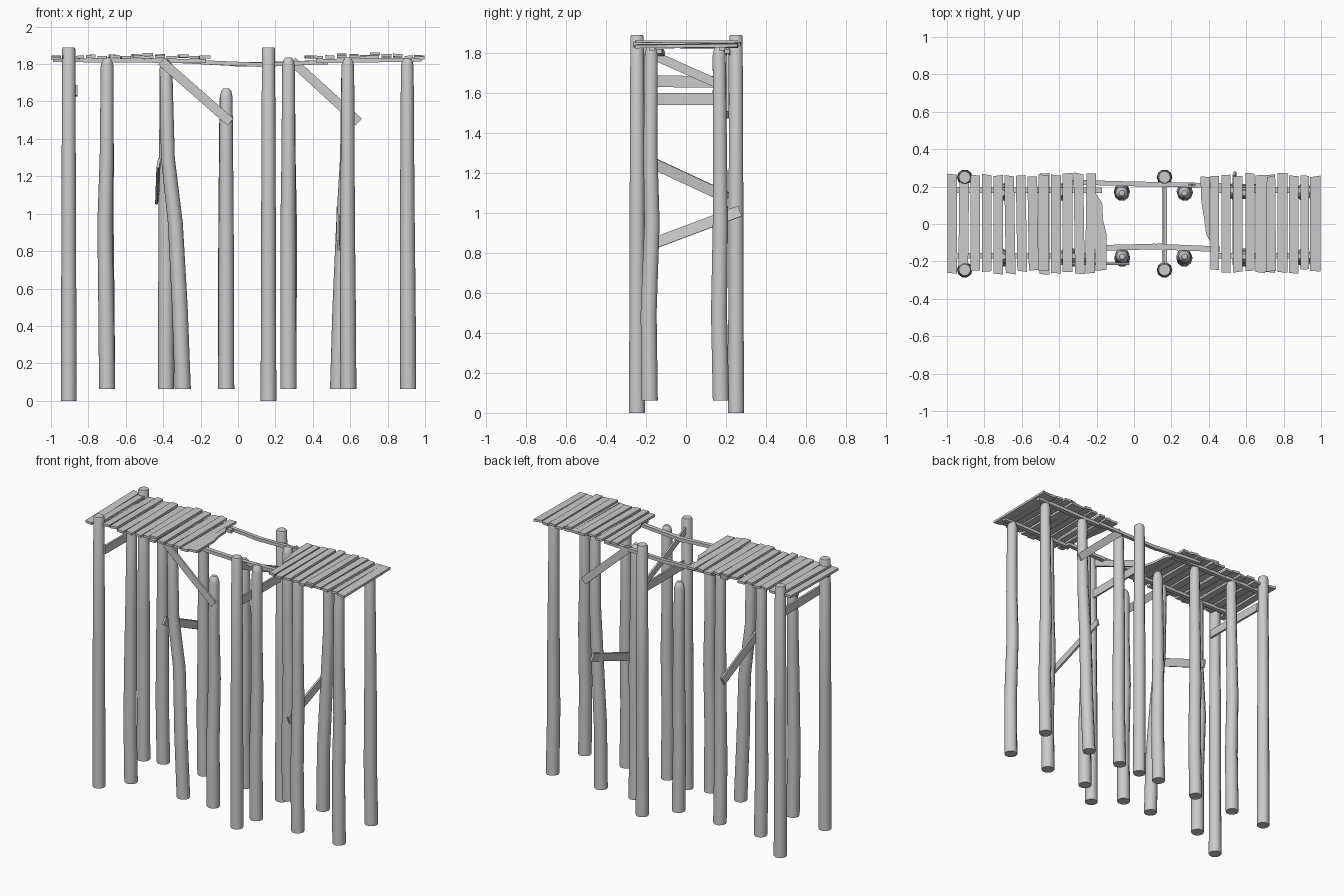
import bpy, bmesh, random
from math import cos, sin, tau, radians
from mathutils import Vector, Matrix

if "Cube" in bpy.data.objects:
    bpy.data.objects.remove(bpy.data.objects["Cube"])
random.seed(4)

wood = bpy.data.materials.new("weathered_grey_wood")
wood.use_nodes = True
GREY = (0.6, 0.6, 0.6, 1)
wood.diffuse_color = GREY
wood.node_tree.nodes["Principled BSDF"].inputs["Base Color"].default_value = GREY


def finish(name, bm, smooth=False):
    bmesh.ops.recalc_face_normals(bm, faces=bm.faces)
    mesh = bpy.data.meshes.new(name)
    bm.to_mesh(mesh)
    bm.free()
    mesh.materials.append(wood)
    obj = bpy.data.objects.new(name, mesh)
    bpy.context.collection.objects.link(obj)
    if smooth:
        bpy.ops.object.select_all(action="DESELECT")
        obj.select_set(True)
        bpy.context.view_layer.objects.active = obj
        bpy.ops.object.shade_smooth_by_angle(angle=radians(42))
    return obj


def pole(name, rings, sides=10):
    """Round log through rings of (x, y, z, radius)."""
    bm = bmesh.new()
    loops = [[bm.verts.new((x + r * cos(tau * i / sides), y + r * sin(tau * i / sides), z))
              for i in range(sides)] for x, y, z, r in rings]
    for low, high in zip(loops, loops[1:]):
        for i in range(sides):
            j = (i + 1) % sides
            bm.faces.new((low[i], low[j], high[j], high[i]))
    bm.faces.new(loops[0])
    bm.faces.new(loops[-1])
    return finish(name, bm, True)


def beam(name, start, end, height, thick, up=(0, 0, 1)):
    """Straight board between two points."""
    a, b = Vector(start), Vector(end)
    along = (b - a).normalized()
    side = Vector(up).cross(along).normalized()
    top = along.cross(side)
    bm = bmesh.new()
    bmesh.ops.create_cube(bm, size=1)
    turn = Matrix((along * (b - a).length, side * thick, top * height)).transposed()
    bmesh.ops.transform(bm, matrix=Matrix.Translation((a + b) / 2) @ turn.to_4x4(), verts=bm.verts)
    return finish(name, bm)


def plank(name, outline, z, thick=0.016, tilt=0.0, slope=0.0):
    """Deck board extruded from a plan outline, with a slight lean."""
    bm = bmesh.new()
    mid = sum(p[0] for p in outline) / len(outline)
    face = bm.faces.new([bm.verts.new((x, y, z + (x - mid) * tilt + y * slope)) for x, y in outline])
    ext = bmesh.ops.extrude_face_region(bm, geom=[face])
    bmesh.ops.translate(bm, vec=(0, 0, thick),
                        verts=[v for v in ext["geom"] if isinstance(v, bmesh.types.BMVert)])
    return finish(name, bm)


# Tall corner posts
for x in (-0.905, 0.163):
    for side, y in (("front", -0.245), ("back", 0.25)):
        pole(f"tall_post_{side}", [(x, y, 0, 0.042), (x, y, 1.0, 0.039),
                                   (x, y, 1.88, 0.035), (x, y, 1.89, 0.031)])

# Supporting poles: (bottom x, middle x, top x, top height)
front_row = [(-0.70, -0.712, -0.70, 1.835), (-0.295, -0.335, -0.385, 1.825),
             (-0.063, -0.063, -0.063, 1.67), (0.27, 0.267, 0.27, 1.835),
             (0.59, 0.585, 0.587, 1.835), (0.91, 0.905, 0.905, 1.835)]
back_row = [(-0.70, -0.705, -0.70, 1.835), (-0.385, -0.385, -0.385, 1.825),
            (-0.065, -0.065, -0.065, 1.66), (0.27, 0.275, 0.27, 1.835),
            (0.535, 0.565, 0.587, 1.835), (0.91, 0.905, 0.905, 1.835)]
for side, row, ys in (("front", front_row, (-0.182, -0.187, -0.17, -0.178, -0.174)),
                      ("back", back_row, (0.175, 0.165, 0.172, 0.17, 0.166))):
    for b, m, t, h in row:
        pole(f"support_pole_{side}", [
            (b, ys[0], 0.062, 0.043), (b * 0.6 + m * 0.4, ys[1], 0.5, 0.042),
            (m, ys[2], 0.95, 0.040), (m * 0.2 + t * 0.8, ys[3], 1.3, 0.037),
            (t, ys[4], h - 0.045, 0.034), (t, ys[4], h - 0.015, 0.027), (t, ys[4], h, 0.015)])

# Long stringers under the two deck sections
for y in (-0.17, 0.18):
    beam("stringer_right", (-0.99, y, 1.822), (-0.17, y, 1.816), 0.022, 0.03)
    beam("stringer_left", (0.42, y, 1.816), (0.98, y, 1.824), 0.022, 0.03)

# Sagging stringers across the gap
beam("gap_stringer_back", (-0.38, 0.225, 1.82), (0.05, 0.213, 1.797), 0.022, 0.025)
beam("gap_stringer_back", (-0.02, 0.215, 1.797), (0.48, 0.205, 1.81), 0.022, 0.025)
beam("gap_stringer_front", (-0.2, -0.128, 1.81), (0.15, -0.12, 1.795), 0.022, 0.03)
beam("gap_stringer_front", (0.1, -0.12, 1.795), (0.46, -0.135, 1.81), 0.022, 0.03)

# Diagonal braces along the sides
beam("diagonal_brace_front", (-0.41, -0.212, 1.815), (-0.04, -0.212, 1.49), 0.05, 0.012)
beam("diagonal_brace_back", (0.29, 0.208, 1.815), (0.645, 0.208, 1.49), 0.05, 0.012)

# Cross braces between the two rows
beam("end_cross_brace", (-0.865, -0.24, 1.66), (-0.865, 0.24, 1.655), 0.058, 0.014)
beam("gap_cross_brace", (0.17, -0.23, 1.57), (0.17, 0.23, 1.57), 0.06, 0.012)
beam("gap_slanted_brace", (0.155, -0.22, 1.815), (0.155, 0.24, 1.61), 0.045, 0.012)
beam("falling_cross_brace", (-0.425, -0.21, 1.27), (-0.432, 0.21, 1.075), 0.055, 0.014, (0.15, 0, 1))
beam("rising_cross_brace", (0.537, -0.21, 0.83), (0.537, 0.27, 1.01), 0.055, 0.014, (-0.1, 0, 1))


# Deck boards with uneven ends
def deck_board(x0, x1, z=1.832, skew=0.0):
    lo, hi = -0.256 + random.uniform(-0.012, 0.012), 0.265 + random.uniform(-0.012, 0.01)
    n = lambda: random.uniform(-0.006, 0.006)
    plank("deck_board", [(x0 + skew, lo + n()), (x1 + skew, lo + n()), (x1 - skew, hi + n()),
                         (x0 - skew, hi + n())],
          z, tilt=random.uniform(-0.08, 0.08), slope=random.uniform(-0.015, 0.015))


for i in range(13):
    x = -0.998 + i * 0.0617
    deck_board(x, x + 0.052, 1.826 + 0.008 * (i % 2), random.choice((-0.003, 0, 0, 0.004)))
for x0, x1 in ((0.41, 0.455), (0.468, 0.515), (0.53, 0.58), (0.595, 0.645), (0.65, 0.70),
               (0.69, 0.755), (0.768, 0.82), (0.83, 0.88), (0.89, 0.935), (0.94, 0.998)):
    deck_board(x0, x1, 1.833 + random.uniform(-0.005, 0.006))

# Broken boards beside the gap
plank("broken_board_right", [(-0.205, -0.25), (-0.148, -0.245), (-0.148, -0.05), (-0.165, 0.02),
                             (-0.17, 0.11), (-0.205, 0.165)], 1.83)
plank("broken_board_left", [(0.405, -0.09), (0.405, 0.25), (0.355, 0.255), (0.36, 0.12),
                            (0.375, 0.03), (0.385, -0.05)], 1.83)

# Loose raised scraps
plank("loose_scrap_right", [(-0.51, -0.25), (-0.455, -0.25), (-0.455, 0.26), (-0.51, 0.265)], 1.846, 0.014)
plank("loose_scrap_left", [(0.705, -0.255), (0.76, -0.25), (0.755, 0.26), (0.71, 0.25)], 1.848, 0.014)
